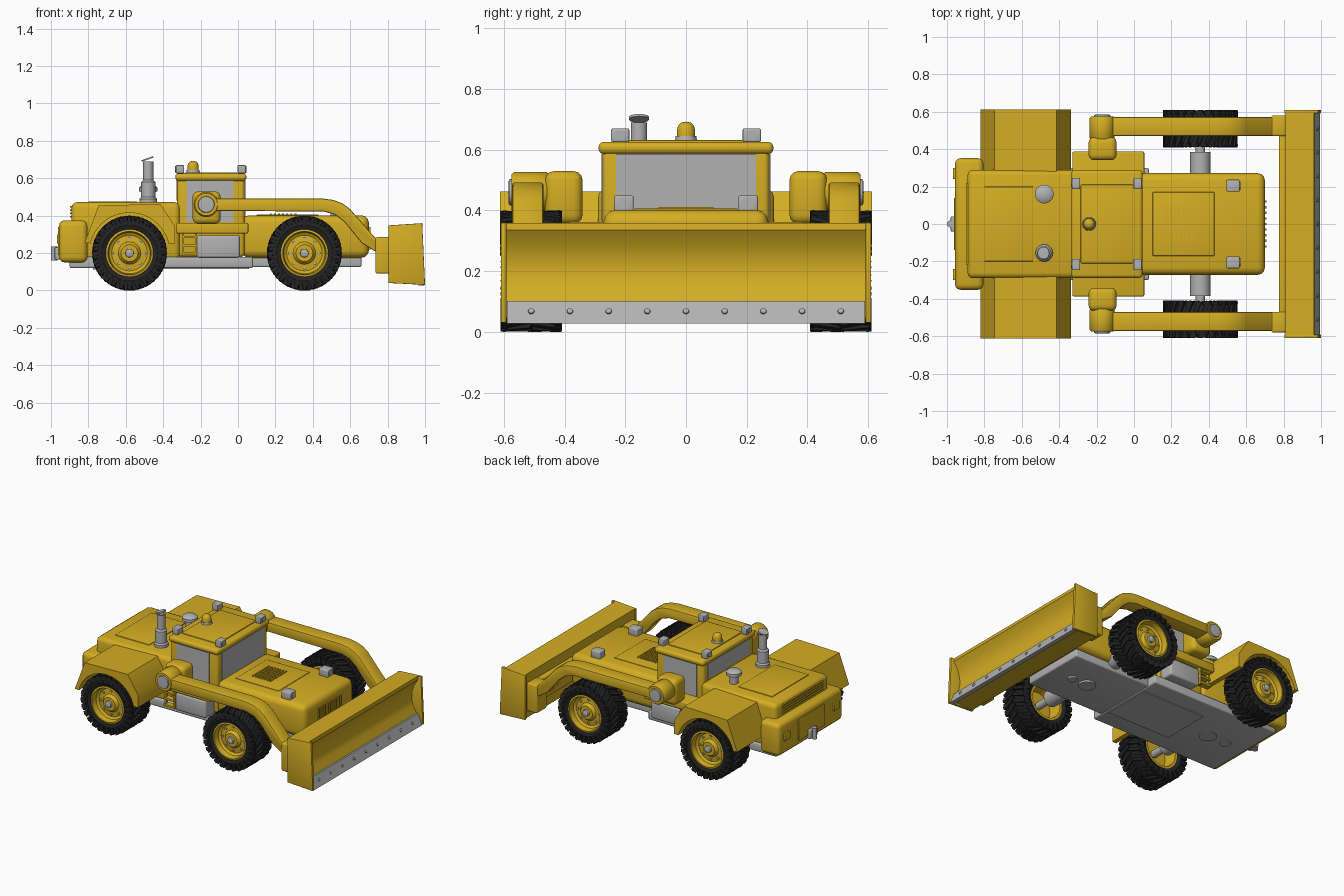
import bpy, bmesh
from math import pi, cos, sin, radians
from mathutils import Matrix, Vector

cube = bpy.data.objects.get("Cube")
if cube:
    bpy.data.objects.remove(cube)
made = []


def material(name, rgb):
    m = bpy.data.materials.new(name)
    m.use_nodes = True
    m.diffuse_color = (*rgb, 1)
    bsdf = next(n for n in m.node_tree.nodes if n.type == 'BSDF_PRINCIPLED')
    bsdf.inputs["Base Color"].default_value = (*rgb, 1)
    return m


YELLOW = material("machine yellow", (0.66, 0.42, 0.017))
GREY = material("metal grey", (0.45, 0.45, 0.45))
BLACK = material("tyre black", (0.017, 0.017, 0.017))


def finish(name, bm, mat):
    bmesh.ops.recalc_face_normals(bm, faces=bm.faces)
    me = bpy.data.meshes.new(name)
    bm.to_mesh(me)
    bm.free()
    me.materials.append(mat)
    ob = bpy.data.objects.new(name, me)
    bpy.context.collection.objects.link(ob)
    made.append(ob)
    return ob


def soften(bm, width, segments=3):
    if width:
        edges = [e for e in bm.edges if len(e.link_faces) == 2 and e.calc_face_angle(0) > 0.6]
        bmesh.ops.bevel(bm, geom=edges, offset=width, segments=segments,
                        profile=0.5, affect='EDGES', clamp_overlap=True)


def box(name, mat, x, y, z, bevel=0.0):
    """Box from (min, max) pairs."""
    bm = bmesh.new()
    size = Vector((x[1] - x[0], y[1] - y[0], z[1] - z[0]))
    mid = Vector((sum(x), sum(y), sum(z))) / 2
    bmesh.ops.create_cube(bm, size=1, matrix=Matrix.Translation(mid) @ Matrix.Diagonal((*size, 1)))
    soften(bm, bevel)
    return finish(name, bm, mat)


def extrude(name, mat, profile, y0, y1, bevel=0.0):
    """Side profile (x, z) pulled from y0 to y1."""
    bm = bmesh.new()
    face = bm.faces.new([bm.verts.new((x, y0, z)) for x, z in profile])
    out = bmesh.ops.extrude_face_region(bm, geom=[face])["geom"]
    bmesh.ops.translate(bm, vec=(0, y1 - y0, 0), verts=[v for v in out if isinstance(v, bmesh.types.BMVert)])
    bmesh.ops.recalc_face_normals(bm, faces=bm.faces)
    soften(bm, bevel, 2)
    return finish(name, bm, mat)


def frame(origin, axis):
    return Matrix.Translation(origin) @ Vector(axis).to_track_quat('Z', 'Y').to_matrix().to_4x4()


def lathe(name, mat, profile, origin, axis=(0, 0, 1), n=32):
    """Profile (radius, height) turned about an axis."""
    bm = bmesh.new()
    rings = [[bm.verts.new((r * cos(2 * pi * i / n), r * sin(2 * pi * i / n), h)) for i in range(n)]
             for r, h in profile]
    for a, b in zip(rings, rings[1:]):
        for i in range(n):
            j = (i + 1) % n
            bm.faces.new((a[i], a[j], b[j], b[i]))
    bmesh.ops.remove_doubles(bm, verts=bm.verts, dist=1e-5)
    bm.transform(frame(origin, axis))
    return finish(name, bm, mat)


def cylinder(name, mat, r, h, origin, axis=(0, 0, 1), n=24):
    return lathe(name, mat, [(0, 0), (r, 0), (r, h), (0, h)], origin, axis, n)


# Wheels
def wheel(x, s, label):
    at, out = (x, s * 0.41, 0.2), (0, s, 0)
    lathe(label + "_tyre", BLACK, [(0.12, 0.02), (0.15, 0.004), (0.174, 0.012), (0.186, 0.04), (0.186, 0.16),
          (0.174, 0.188), (0.15, 0.196), (0.12, 0.185), (0.12, 0.02)], at, out, 48)
    bm = bmesh.new()
    count = 26
    for i in range(count):
        for side in (0, 1):
            turn = Matrix.Rotation(2 * pi * (i + side / 2) / count, 4, 'Z')
            tilt = Matrix.Rotation(radians(22 if side else -22), 4, 'X')
            bar = Matrix.Translation((0.184, 0, 0.052 + side * 0.096)) @ tilt @ Matrix.Diagonal((0.03, 0.022, 0.105, 1))
            lip = Matrix.Translation((0.173, 0, 0.012 + side * 0.176)) @ Matrix.Diagonal((0.044, 0.02, 0.022, 1))
            for m in (bar, lip):
                bmesh.ops.create_cube(bm, size=1, matrix=turn @ m)
    bm.transform(frame(at, out))
    finish(label + "_tread", bm, BLACK)
    lathe(label + "_rim", YELLOW, [(0, 0.1), (0.1, 0.1), (0.11, 0.015), (0.125, 0.015), (0.127, 0.19), (0.116, 0.193),
          (0.11, 0.155), (0.095, 0.145), (0.06, 0.15), (0.045, 0.17), (0, 0.17)], at, out, 40)
    lathe(label + "_hub", GREY, [(0, 0.16), (0.024, 0.16), (0.022, 0.185), (0.01, 0.19), (0, 0.19)], at, out, 16)
    for i in range(8):
        a = 2 * pi * i / 8
        cylinder(label + "_wheel_nut", GREY, 0.008, 0.012,
                 (x + 0.08 * cos(a), s * 0.553, 0.2 + 0.08 * sin(a)), out, 8)


for end, x in (("rear", -0.58), ("front", 0.355)):
    for s, side in ((-1, "right"), (1, "left")):
        wheel(x, s, end + "_" + side)
    cylinder(end + "_axle_housing", GREY, 0.055, 0.77, (x, -0.385, 0.2), (0, 1, 0))
    cylinder(end + "_axle", GREY, 0.025, 1.0, (x, -0.5, 0.2), (0, 1, 0))

# Chassis and underside covers
box("front_chassis", GREY, (0.04, 0.66), (-0.23, 0.23), (0.125, 0.19), 0.01)
box("rear_chassis", GREY, (-0.9, 0.08), (-0.3, 0.3), (0.12, 0.18), 0.01)
box("underside_panel", GREY, (-0.42, 0.06), (-0.17, 0.17), (0.115, 0.125))
for x, r in ((0.5, 0.03), (0.38, 0.055), (-0.6, 0.055), (-0.74, 0.035)):
    cylinder("underside_cover", GREY, r, 0.02, (x, 0, 0.113))

# Rear body and counterweight
box("rear_body", YELLOW, (-0.89, -0.31), (-0.29, 0.29), (0.16, 0.472), 0.03)
box("rear_hatch", YELLOW, (-0.8, -0.54), (-0.2, 0.2), (0.465, 0.477), 0.003)
box("counterweight", YELLOW, (-0.957, -0.805), (-0.352, 0.352), (0.15, 0.375), 0.03)
box("counterweight_panel", YELLOW, (-0.963, -0.95), (-0.14, 0.14), (0.19, 0.34), 0.003)
box("hitch_block", GREY, (-0.98, -0.95), (-0.04, 0.04), (0.165, 0.23), 0.006)
cylinder("hitch_pin", GREY, 0.018, 0.075, (-0.982, 0, 0.16), n=16)
for s in (-1, 1):
    box("tail_lamp", YELLOW, (-0.968, -0.95), (s * 0.27 - 0.03, s * 0.27 + 0.03), (0.25, 0.3), 0.004)
for i in range(4):
    z = 0.39 + 0.018 * i
    box("rear_slat", YELLOW, (-0.897, -0.88), (-0.22, 0.22), (z, z + 0.008))

# Fenders with wheel arches
arch = [(-0.58 + 0.216 * cos(radians(a)), 0.2 + 0.216 * sin(radians(a))) for a in range(14, 167, 8)]
roof_line = [(-0.82, 0.255), (-0.745, 0.455), (-0.415, 0.462), (-0.338, 0.345), (-0.338, 0.252)]
for s in (-1, 1):
    extrude("fender", YELLOW, roof_line + arch, s * 0.27, s * 0.613)

# Exhaust and air intake
lathe("exhaust", GREY, [(0, 0.46), (0.046, 0.46), (0.046, 0.49), (0.038, 0.5), (0.038, 0.58), (0.027, 0.59),
      (0.027, 0.69), (0.02, 0.69), (0.02, 0.66), (0, 0.66)], (-0.48, -0.155, 0))
cylinder("exhaust_flap", GREY, 0.033, 0.008, (-0.482, -0.155, 0.7), (-0.35, 0, 1))
lathe("air_intake", GREY, [(0, 0.46), (0.028, 0.46), (0.028, 0.525), (0.05, 0.53), (0.05, 0.55),
      (0.035, 0.562), (0, 0.565)], (-0.48, 0.16, 0))

# Cab, windows and roof
box("cab", YELLOW, (-0.325, 0.035), (-0.275, 0.275), (0.18, 0.6), 0.018)
box("cab_platform", YELLOW, (-0.33, 0.055), (-0.387, 0.387), (0.305, 0.362), 0.008)
box("cab_roof", YELLOW, (-0.335, 0.045), (-0.288, 0.288), (0.586, 0.626), 0.017)
box("roof_panel", YELLOW, (-0.285, -0.005), (-0.21, 0.21), (0.62, 0.632), 0.004)
box("windscreen", GREY, (0.031, 0.039), (-0.23, 0.23), (0.395, 0.587))
box("rear_window", GREY, (-0.329, -0.321), (-0.23, 0.23), (0.48, 0.587))
lathe("beacon_base", GREY, [(0, 0.62), (0.038, 0.62), (0.034, 0.645), (0, 0.645)], (-0.24, 0, 0))
lathe("beacon", YELLOW, [(0.03, 0.64), (0.03, 0.665), (0.026, 0.68), (0.015, 0.69), (0, 0.693)], (-0.24, 0, 0))
for s in (-1, 1):
    box("side_window", GREY, (-0.275, -0.025), (s * 0.275 - 0.004, s * 0.275 + 0.004), (0.365, 0.587))
    for x, d in ((-0.31, -1), (0.02, 1)):
        box("roof_lamp", GREY, (x - 0.022, x + 0.022), (s * 0.217 - 0.03, s * 0.217 + 0.03), (0.626, 0.67), 0.005)
        cylinder("roof_lamp_lens", GREY, 0.017, 0.006, (x + d * 0.02, s * 0.217, 0.648), (d, 0, 0), 16)

# Side tanks and ladders
for s in (-1, 1):
    box("side_tank", GREY, (-0.22, 0.01), (s * 0.31 - 0.06, s * 0.31 + 0.06), (0.175, 0.295), 0.012)
    for x in (-0.3, -0.23):
        box("ladder_rail", YELLOW, (x, x + 0.012), (s * 0.365 - 0.012, s * 0.365 + 0.012), (0.185, 0.31))
    for z in (0.19, 0.235, 0.28):
        box("ladder_rung", YELLOW, (-0.3, -0.22), (s * 0.365 - 0.02, s * 0.365 + 0.02), (z, z + 0.012))

# Front hood
box("hood", YELLOW, (0.02, 0.7), (-0.272, 0.272), (0.175, 0.402), 0.04)
box("hood_hatch", YELLOW, (0.1, 0.43), (-0.17, 0.17), (0.396, 0.406), 0.003)
for i in range(7):
    x = 0.17 + 0.022 * i
    box("hood_louvre", YELLOW, (x, x + 0.01), (-0.09, 0.09), (0.402, 0.412))
for i in range(9):
    y = -0.12 + 0.03 * i
    box("grille_bar", YELLOW, (0.69, 0.708), (y - 0.006, y + 0.006), (0.22, 0.34))
for s in (-1, 1):
    box("headlamp", GREY, (0.495, 0.565), (s * 0.205 - 0.032, s * 0.205 + 0.032), (0.398, 0.449), 0.006)
    cylinder("headlamp_lens", GREY, 0.02, 0.006, (0.563, s * 0.205, 0.424), (1, 0, 0), 16)

# Lift arms with pivots
arm_line = [(-0.17, 0.492), (0.45, 0.492), (0.51, 0.484), (0.56, 0.465), (0.6, 0.435), (0.735, 0.28), (0.79, 0.27),
            (0.79, 0.2), (0.73, 0.21), (0.66, 0.255), (0.57, 0.365), (0.52, 0.405), (0.46, 0.422), (-0.17, 0.426)]
for s in (-1, 1):
    extrude("lift_arm", YELLOW, arm_line, s * 0.47, s * 0.573, 0.008)
    box("pivot_housing", YELLOW, (-0.243, -0.093), (s * 0.403 - 0.062, s * 0.403 + 0.062), (0.355, 0.53), 0.03)
    lathe("pivot_ring", YELLOW, [(0, 0.45), (0.06, 0.45), (0.067, 0.46), (0.067, 0.565), (0.06, 0.575), (0, 0.575)],
          (-0.17, 0, 0.46), (0, s, 0))
    lathe("pivot_cap", GREY, [(0, 0.57), (0.045, 0.57), (0.042, 0.584), (0, 0.586)], (-0.17, 0, 0.46), (0, s, 0))
    box("blade_bracket", YELLOW, (0.735, 0.82), (s * 0.525 - 0.055, s * 0.525 + 0.055), (0.09, 0.285), 0.01)
box("blade_beam", YELLOW, (0.775, 0.82), (-0.58, 0.58), (0.13, 0.28), 0.008)

# Dozer blade
blade_line = [(0.81, 0.045), (0.81, 0.348), (0.962, 0.358), (0.965, 0.335), (0.935, 0.29), (0.918, 0.24),
              (0.915, 0.19), (0.925, 0.145), (0.955, 0.1), (0.97, 0.045)]
extrude("blade", YELLOW, blade_line, -0.6, 0.6)
extrude("cutting_edge", GREY, [(0.945, 0.102), (0.965, 0.102), (0.995, 0.028), (0.965, 0.028)], -0.59, 0.59)
for s in (-1, 1):
    extrude("blade_end_plate", YELLOW, [(0.805, 0.04), (0.805, 0.348), (0.985, 0.36), (1.0, 0.03)],
            s * 0.592, s * 0.61, 0.003)
for i in range(9):
    lathe("edge_bolt", GREY, [(0.011, 0), (0.009, 0.008), (0, 0.011)],
          (0.977, (i - 4) * 0.1275, 0.067), (0.93, 0, 0.37), 12)

# Smooth shading with sharp edges kept
bpy.ops.object.select_all(action='DESELECT')
for ob in made:
    ob.select_set(True)
bpy.context.view_layer.objects.active = made[0]
bpy.ops.object.shade_smooth_by_angle(angle=radians(35))
